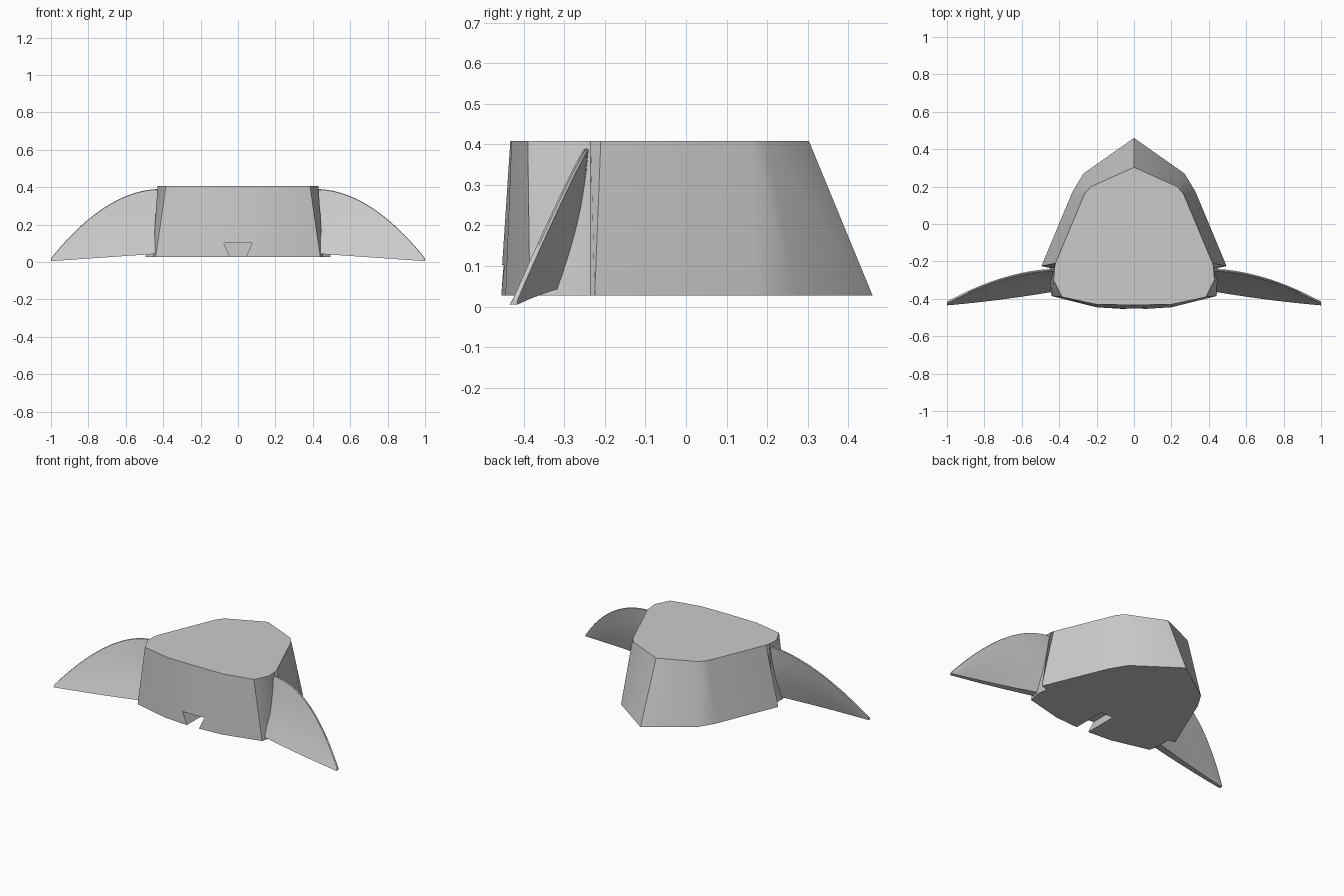
import bpy, bmesh, math

cube = bpy.data.objects.get("Cube")
if cube:
    bpy.data.objects.remove(cube, do_unlink=True)

grey = bpy.data.materials.new("plain grey")
grey.use_nodes = True
COLOUR = (0.6, 0.6, 0.6, 1)
grey.diffuse_color = COLOUR
grey.node_tree.nodes["Principled BSDF"].inputs["Base Color"].default_value = COLOUR


def loft(name, rings):
    """Join closed rings of points into a capped solid."""
    bm = bmesh.new()
    loops = [[bm.verts.new(p) for p in ring] for ring in rings]
    for a, b in zip(loops, loops[1:]):
        n = len(a)
        for i in range(n):
            j = (i + 1) % n
            bm.faces.new((a[i], a[j], b[j], b[i]))
    bm.faces.new(loops[0])
    bm.faces.new(loops[-1])
    bmesh.ops.recalc_face_normals(bm, faces=bm.faces)
    mesh = bpy.data.meshes.new(name)
    bm.to_mesh(mesh)
    bm.free()
    mesh.materials.append(grey)
    obj = bpy.data.objects.new(name, mesh)
    bpy.context.collection.objects.link(obj)
    return obj


def select(obj):
    bpy.ops.object.select_all(action='DESELECT')
    obj.select_set(True)
    bpy.context.view_layer.objects.active = obj


def smooth(obj, degrees):
    select(obj)
    bpy.ops.object.shade_smooth_by_angle(angle=math.radians(degrees))


def mirrored(half, z):
    """Close a half outline that starts and ends on the centre line."""
    full = half + [(-x, y) for x, y in reversed(half[1:-1])]
    return [(x, y, z) for x, y in full]


# Tapered body, with small steps in the sides behind the fins
bottom = [(0, .46), (.27, .27), (.33, .17), (.495, -.225), (.45, -.235),
          (.455, -.32), (.44, -.385), (.2, -.445), (0, -.458)]
top = [(0, .303), (.23, .20), (.265, .16), (.42, -.21), (.425, -.235),
       (.43, -.30), (.385, -.39), (.2, -.43), (0, -.433)]
body = loft("body", [mirrored(bottom, .027), mirrored(top, .408)])

# Flared slot cut into the front of the underside
slot = [(-.035, .01), (.035, .01), (.077, .103), (-.077, .103)]
cutter = loft("slot_cutter", [[(x, y, z) for x, z in slot] for y in (-.6, -.24)])
cutter.hide_render = True
cut = body.modifiers.new("slot", 'BOOLEAN')
cut.operation = 'DIFFERENCE'
cut.solver = 'EXACT'
cut.object = cutter
select(body)
bpy.ops.object.modifier_apply(modifier=cut.name)
bpy.data.objects.remove(cutter, do_unlink=True)
smooth(body, 32)


# Swept fins, thick along the lower edge and thin along the upper one
def fin_ring(s, side, steps=12):
    x = side * (.42 + .58 * s)
    z_top = .387 - .37 * s ** 1.95
    z_low = .045 - .04 * s
    y_top = -.24 - .175 * s ** 1.8
    y_low = -.36 - .1 * s + .025 * s * s
    thick = .05 * (1 - .6 * s)
    front, back = [], []
    for i in range(steps + 1):
        u = i / steps
        z = z_low + (z_top - z_low) * u
        bow = .012 * math.sin(math.pi * u) * (1 - s)
        y = y_low + (y_top - .012 - y_low) * u + bow
        front.append((x, y, z))
        back.append((x, y + .012 + (thick - .012) * (1 - u), z))
    crest = (x, y_top - .006, z_top + .003)
    return front + [crest] + back[::-1]


for side, name in ((1, "left_fin"), (-1, "right_fin")):
    fin = loft(name, [fin_ring(i / 24, side) for i in range(25)])
    smooth(fin, 40)
